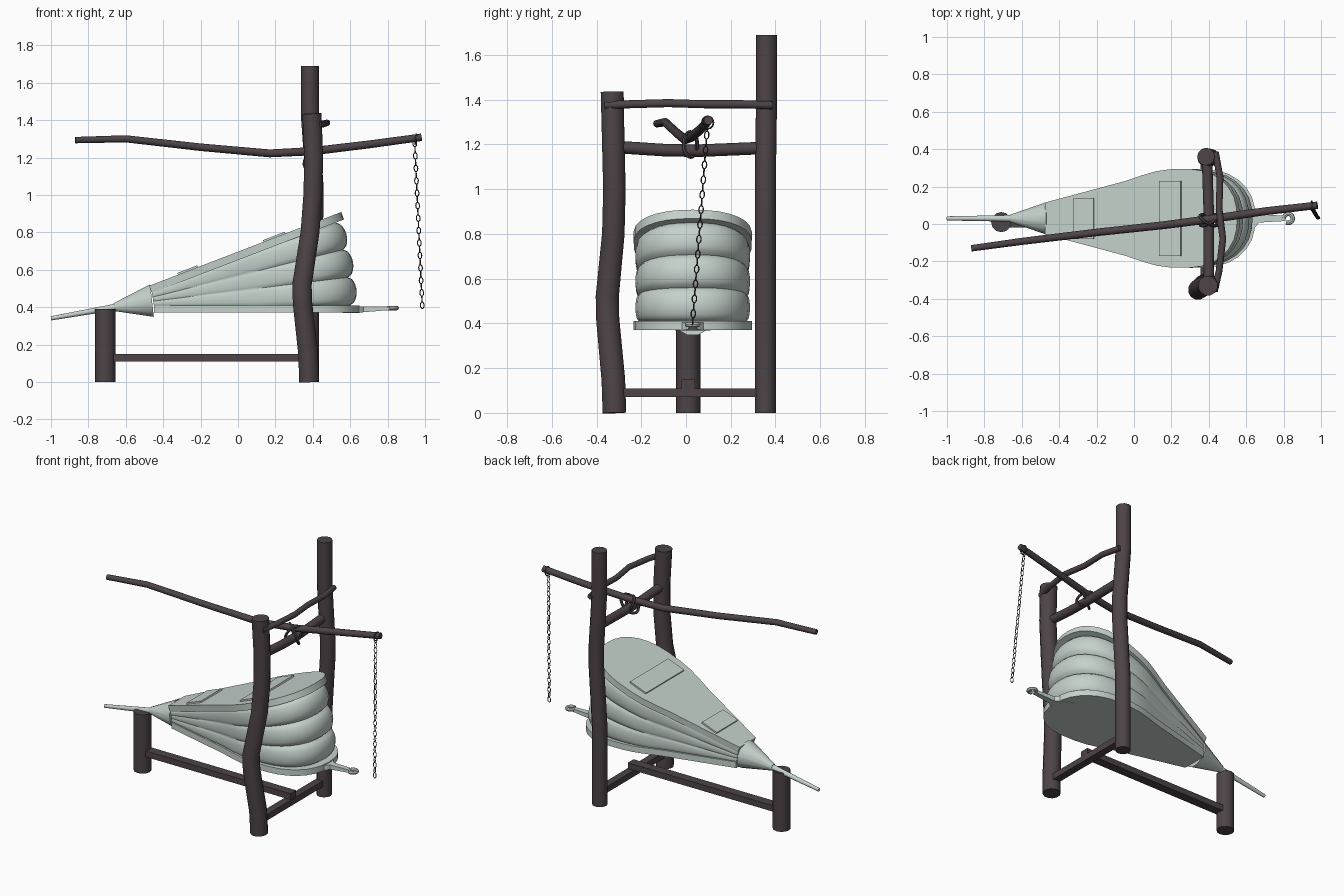
import bpy, bmesh, math
from mathutils import Vector, Matrix

cube = bpy.data.objects.get("Cube")
if cube:
    bpy.data.objects.remove(cube)


def material(name, rgb):
    m = bpy.data.materials.new(name)
    m.use_nodes = True
    m.diffuse_color = (*rgb, 1)
    m.node_tree.nodes["Principled BSDF"].inputs["Base Color"].default_value = (*rgb, 1)
    return m


WOOD = material("dark wood", (0.075, 0.057, 0.062))
PALE = material("pale grey green", (0.56, 0.64, 0.60))


def finish(name, mesh, mat, angle=40):
    mesh.materials.clear()
    mesh.materials.append(mat)
    ob = bpy.data.objects.new(name, mesh)
    bpy.context.collection.objects.link(ob)
    bpy.ops.object.select_all(action='DESELECT')
    ob.select_set(True)
    bpy.context.view_layer.objects.active = ob
    bpy.ops.object.shade_smooth_by_angle(angle=math.radians(angle))
    return ob


def tube(name, points, radius, mat=WOOD, res=4, scales=None, cyclic=False):
    """Round bar swept along a path."""
    cu = bpy.data.curves.new(name, 'CURVE')
    cu.dimensions = '3D'
    cu.bevel_depth = radius
    cu.bevel_resolution = res
    cu.use_fill_caps = not cyclic
    sp = cu.splines.new('POLY')
    sp.points.add(len(points) - 1)
    sp.use_cyclic_u = cyclic
    for i, p in enumerate(points):
        sp.points[i].co = (*p, 1)
        sp.points[i].radius = scales[i] if scales else 1
    tmp = bpy.data.objects.new(name + "_path", cu)
    bpy.context.collection.objects.link(tmp)
    mesh = bpy.data.meshes.new_from_object(tmp.evaluated_get(bpy.context.evaluated_depsgraph_get()))
    bpy.data.objects.remove(tmp)
    bpy.data.curves.remove(cu)
    return finish(name, mesh, mat)


def loft(name, rings, mat=PALE, angle=40):
    """Closed skin through a list of rings with equal point counts."""
    bm = bmesh.new()
    vs = [[bm.verts.new(p) for p in r] for r in rings]
    n = len(rings[0])
    for a, b in zip(vs, vs[1:]):
        for i in range(n):
            j = (i + 1) % n
            bm.faces.new((a[i], a[j], b[j], b[i]))
    bm.faces.new(vs[0][::-1])
    bm.faces.new(vs[-1])
    bmesh.ops.recalc_face_normals(bm, faces=bm.faces)
    mesh = bpy.data.meshes.new(name)
    bm.to_mesh(mesh)
    bm.free()
    return finish(name, mesh, mat, angle)


def box(name, lo, hi, mat, matrix=Matrix()):
    rings = [[matrix @ Vector((x, y, z)) for x, y in
              ((lo[0], lo[1]), (hi[0], lo[1]), (hi[0], hi[1]), (lo[0], hi[1]))]
             for z in (lo[2], hi[2])]
    return loft(name, rings, mat, 20)


# Frame posts
tube("front_post", [(.38, -.32, 0), (.375, -.325, .15), (.345, -.35, .42), (.342, -.352, .52),
                    (.385, -.325, .8), (.40, -.32, 1.0), (.405, -.325, 1.2), (.395, -.33, 1.435)],
     .052, scales=[1.05, 1.05, 1.03, 1.03, 1, 1, 1, 1.02])
tube("back_post", [(.385, .355, 0), (.385, .355, .5), (.41, .355, .9), (.41, .355, 1.05),
                   (.385, .36, 1.4), (.385, .36, 1.69)], .047)
tube("nozzle_post", [(-.71, .01, 0), (-.71, .01, .39)], .054)

# Base beams and cross bars
box("long_base_beam", (-.68, -.02, .11), (.40, .04, .15), WOOD)
box("cross_base_beam", (.355, -.32, .07), (.405, .35, .11), WOOD)
tube("pivot_bar", [(.40, -.33, 1.19), (.40, -.1, 1.175), (.40, .05, 1.172), (.39, .36, 1.185)], .028)
tube("upper_bar", [(.43, -.36, 1.375), (.455, -.25, 1.38), (.475, -.08, 1.385), (.455, .08, 1.38),
                   (.46, .25, 1.38), (.435, .385, 1.375)], .018)

# Rocking pole with its lashing
tube("rocking_pole", [(-.87, -.13, 1.293), (-.6, -.093, 1.3), (-.2, -.045, 1.255), (.17, -.005, 1.222),
                      (.4, .025, 1.234), (.7, .068, 1.27), (.98, .1, 1.308)],
     .02, scales=[.85, .95, 1, 1.05, 1.1, 1.05, 1])
for side in (-1, 1):
    loop = []
    for k in range(16):
        a = k * math.tau / 16
        c, s = math.cos(a), math.sin(a)
        loop.append((.4 + .036 * c + side * .03 * s, .02 + side * .03 * c, 1.2 + .056 * s))
    tube("lashing", loop, .009, res=1, cyclic=True)

# Chain of alternating links hung from the pole end
top, bottom = Vector((.945, .095, 1.275)), Vector((.985, .03, .41))
aim = (bottom - top).to_track_quat('Z', 'Y').to_matrix().to_4x4()
LINKS = 27
chain = bmesh.new()
for i in range(LINKS):
    pose = (Matrix.Translation(top.lerp(bottom, i / (LINKS - 1))) @ aim
            @ Matrix.Rotation(math.pi / 2 * (i % 2) + .5, 4, 'Z'))
    rows = []
    for k in range(10):
        a = k * math.tau / 10
        rows.append([chain.verts.new(pose @ Vector((
            (.010 + .003 * math.cos(b)) * math.cos(a), .003 * math.sin(b),
            (.018 + .003 * math.cos(b)) * math.sin(a))))
            for b in (0, math.pi / 2, math.pi, math.pi * 1.5)])
    for k in range(10):
        p, q = rows[k], rows[(k + 1) % 10]
        for j in range(4):
            chain.faces.new((p[j], p[(j + 1) % 4], q[(j + 1) % 4], q[j]))
bmesh.ops.recalc_face_normals(chain, faces=chain.faces)
mesh = bpy.data.meshes.new("chain")
chain.to_mesh(mesh)
chain.free()
finish("chain", mesh, WOOD, 60)
tube("chain_loop", [(.95 + .003 * math.sin(a), .097 + .026 * math.cos(a), 1.298 + .028 * math.sin(a))
                    for a in (k * math.tau / 12 for k in range(12))], .004, res=1, cyclic=True)

# Teardrop outline shared by both boards and the leather
HALF = [(0, .085), (.46, .2), (.56, .232), (.64, .253), (.72, .263), (.83, .264), (.9, .255),
        (.96, .235), (1.01, .205), (1.05, .165), (1.08, .115), (1.095, .06)]
OUTLINE = HALF + [(1.1, 0)] + [(u, -w) for u, w in reversed(HALF)]
TILT = math.radians(21)
MID = .03


def placed(t):
    """Frame of a layer: 0 is the lower board, 1 the underside of the upper one."""
    return (Matrix.Translation((-.45 - .01 * t, MID, .41 + .065 * t))
            @ Matrix.Rotation(-TILT * t, 4, 'Y'))


def layer(matrix, z=0, length=1, width=1):
    return [matrix @ Vector((u * length, w * width, z)) for u, w in OUTLINE]


loft("lower_board", [layer(placed(0), -.04), layer(placed(0))])
loft("upper_board", [layer(placed(1)), layer(placed(1), .042)])

# Pleated leather fanning between the boards
STEPS = 30
rings = []
for i in range(STEPS + 1):
    t = i / STEPS
    puff = math.sqrt(abs(math.sin(3 * math.pi * t)))
    rings.append(layer(placed(t), 0, .955 + .034 * puff, .915 + .055 * puff))
loft("leather_pleats", rings, PALE, 50)

# Thin plates on the upper board
box("small_plate", (.165, -.11, .04), (.28, .11, .052), PALE, placed(1))
box("large_plate", (.655, -.2, .04), (.78, .2, .052), PALE, placed(1))

# Flared collar and nozzle
def oval(x0, x1, zlow, zhigh, half, n=12):
    pts = []
    for k in range(n):
        a = (k + .5) * math.tau / n
        s = (math.sin(a) + 1) / 2
        pts.append((x0 + (x1 - x0) * s, MID + half * math.cos(a), zlow + (zhigh - zlow) * s))
    return pts


loft("nozzle_collar", [oval(-.66, -.665, .378, .422, .02), oval(-.45, -.47, .345, .525, .092)])
tube("nozzle", [(-1, MID, .34), (-.63, MID, .405)], .018, PALE, scales=[.62, 1])

# Pull handle with a hooked end
loft("handle", [[(x, MID + sy * w, z + sz * h) for sy, sz in ((-1, -1), (1, -1), (1, 1), (-1, 1))]
                for x, w, h, z in ((.56, .08, .018, .386), (.64, .055, .018, .386),
                                   (.67, .022, .015, .388), (.81, .014, .009, .393))])
tube("handle_hook", [(.825 + .024 * math.cos(a), MID + .024 * math.sin(a), .395)
                     for a in (math.pi - k * math.radians(300) / 12 for k in range(13))],
     .012, PALE, res=2)
